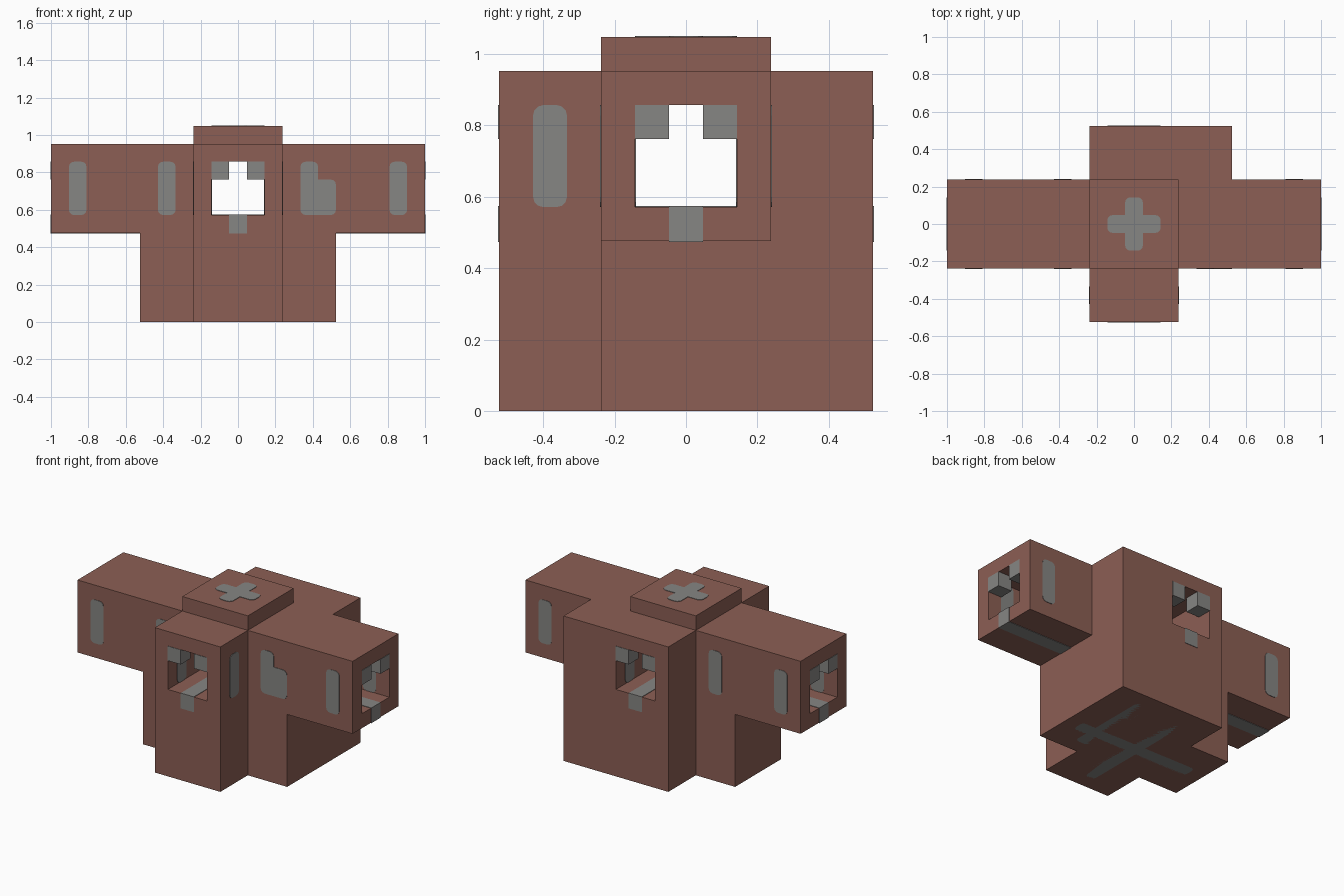
import bpy, bmesh
from mathutils import Vector

U = 2 / 21        # one grid cell
EPS = 0.03        # how far inlays stand proud, in cells

if "Cube" in bpy.data.objects:
    bpy.data.objects.remove(bpy.data.objects["Cube"], do_unlink=True)


def material(name, rgb):
    m = bpy.data.materials.new(name)
    m.use_nodes = True
    m.diffuse_color = (*rgb, 1)
    m.node_tree.nodes["Principled BSDF"].inputs["Base Color"].default_value = (*rgb, 1)
    return m


BROWN = material("brown", (0.262, 0.114, 0.089))
GREY = material("grey", (0.24, 0.236, 0.228))


def box(name, x, y, z, mat, axis=None, rounding=0):
    """Box from cell ranges; an axis makes it a proud inlay with rounded corners."""
    ranges = [list(x), list(y), list(z)]
    if axis is not None:
        ranges[axis][0] -= EPS
        ranges[axis][1] += EPS
    bm = bmesh.new()
    bmesh.ops.create_cube(bm, size=1)
    for v in bm.verts:
        v.co = Vector([(lo + hi) / 2 + c * (hi - lo) for c, (lo, hi) in zip(v.co, ranges)]) * U
    if rounding:
        along = [e for e in bm.edges
                 if abs(e.verts[0].co[axis] - e.verts[1].co[axis]) > 1e-5]
        bmesh.ops.bevel(bm, geom=along, offset=rounding * U, segments=3,
                        profile=0.5, affect='EDGES')
    me = bpy.data.meshes.new(name)
    bm.to_mesh(me)
    bm.free()
    me.materials.append(mat)
    ob = bpy.data.objects.new(name, me)
    bpy.context.collection.objects.link(ob)
    return ob


MID, SLOT, HALF = (-2.5, 2.5), (-.5, .5), (-1.5, 1.5)
LOW, HIGH, FULL, WINDOW = (0, 5), (5, 10), (0, 10), (6, 9)

# Solid body parts
body = [
    box("trunk_with_cap", MID, MID, (0, 11), BROWN),
    box("left_arm", (2.5, 10.5), MID, HIGH, BROWN),
    box("right_arm", (-10.5, -2.5), MID, HIGH, BROWN),
    box("left_foot", (2.5, 5.5), MID, LOW, BROWN),
    box("right_foot", (-5.5, -2.5), MID, LOW, BROWN),
    box("front_block", MID, (-5.5, -2.5), FULL, BROWN),
    box("back_block", (-2.5, 5.5), (2.5, 5.5), FULL, BROWN),
]

# Two crossing tunnels
cutters = [box("tunnel_cutter_x", (-12, 12), HALF, WINDOW, BROWN),
           box("tunnel_cutter_y", HALF, (-7, 7), WINDOW, BROWN)]
for part in body:
    if "foot" in part.name:
        continue
    bpy.context.view_layer.objects.active = part
    for cutter in cutters:
        mod = part.modifiers.new("tunnel", 'BOOLEAN')
        mod.operation = 'DIFFERENCE'
        mod.solver = 'EXACT'
        mod.object = cutter
        bpy.ops.object.modifier_apply(modifier=mod.name)
for cutter in cutters:
    bpy.data.objects.remove(cutter, do_unlink=True)

# Grey floor strips along both tunnels, showing below the windows and under the arms
for name, x, y, axis in (("floor_strip_x", (-10.5, 10.5), SLOT, 0),
                         ("floor_strip_y", SLOT, (-5.5, 5.5), 1)):
    strip = box(name, x, y, (5, 6), GREY, axis)
    for v in strip.data.vertices:
        v.co.z += EPS * U * (1 if v.co.z > 5.5 * U else -1)

# Corner blocks at the four tunnel mouths
for s in (-1, 1):
    for t in (-1, 1):
        side = sorted((t * .5, t * 1.5))
        mouth_x = sorted((s * 9.5, s * 10.5))
        mouth_y = sorted((s * 4.5, s * 5.5))
        box("arm_mouth_block", mouth_x, side, (8, 9), GREY, 0)
        box("mouth_block", side, mouth_y, (8, 9), GREY, 1)

# Upright inlays passing through the tunnel walls
for s in (-1, 1):
    wall = sorted((s * 1.5, s * 2.5))
    for c in (-9, -4, 4, 9):
        box("arm_inlay", (c - .5, c + .5), wall, WINDOW, GREY, 1, .3)
    box("front_inlay", wall, (-4.5, -3.5), WINDOW, GREY, 0, .3)
box("back_inlay", (1.5, 2.5), (3.5, 4.5), WINDOW, GREY, 0, .3)
box("front_step_inlay", (3.5, 5.5), (-2.5, -2.4), (6, 8), GREY, 1, .3)

# Plus on the cap
box("cap_plus_x", HALF, SLOT, (10.9, 11), GREY, 2, .3)
box("cap_plus_y", SLOT, HALF, (10.9, 11), GREY, 2, .3)

# Strips on the underside
under = (EPS, .1)
box("under_strip_x", (-4.5, 4.5), SLOT, under, GREY, 2, .3)
box("under_strip_y", SLOT, (-4.5, 4.5), under, GREY, 2, .3)
box("under_strip_side", (2.5, 3.5), (-1.5, 4.5), under, GREY, 2, .3)
